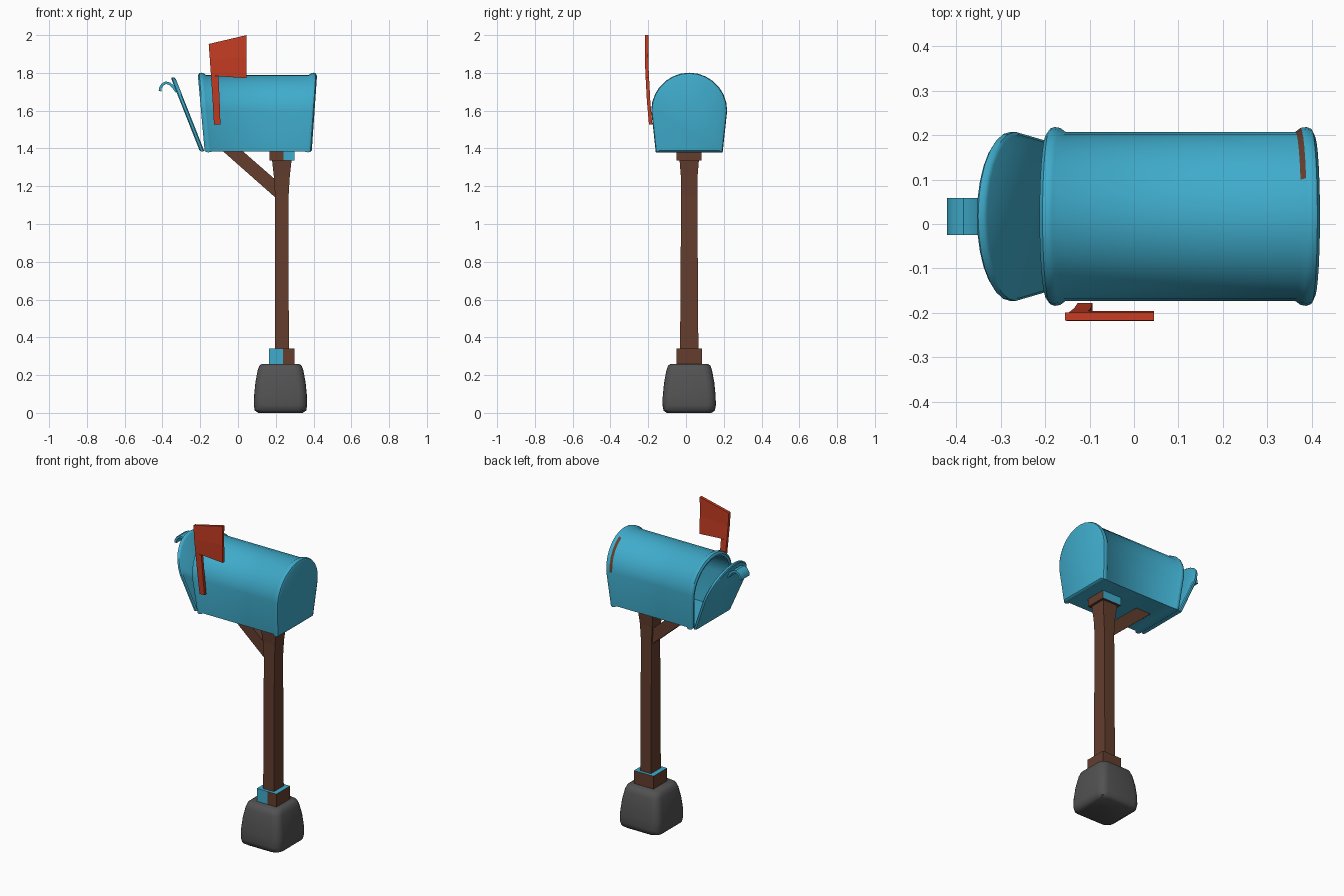
import bpy, bmesh, math

if "Cube" in bpy.data.objects:
    bpy.data.objects.remove(bpy.data.objects["Cube"])

CY = 0.017          # depth centre of box and post
PX = 0.232          # post centre in x


def material(name, rgb):
    m = bpy.data.materials.new(name)
    m.diffuse_color = (*rgb, 1)
    m.use_nodes = True
    m.node_tree.nodes["Principled BSDF"].inputs["Base Color"].default_value = m.diffuse_color
    return m


TEAL = material("teal_paint", (0.05, 0.41, 0.60))
BROWN = material("brown_wood", (0.125, 0.047, 0.027))
RED = material("red_flag_paint", (0.56, 0.046, 0.017))
GREY = material("dark_stone", (0.085, 0.085, 0.085))


def loft(name, rings, mats, smooth=None, rule=None):
    """Skin closed rings of points and cap both ends; rule picks a material per face."""
    bm = bmesh.new()
    vs = [[bm.verts.new(p) for p in r] for r in rings]
    for a, b in zip(vs, vs[1:]):
        n = len(a)
        for i in range(n):
            bm.faces.new((a[i], a[(i + 1) % n], b[(i + 1) % n], b[i]))
    bm.faces.new(vs[0])
    bm.faces.new(vs[-1])
    bmesh.ops.recalc_face_normals(bm, faces=bm.faces)
    if rule:
        for f in bm.faces:
            f.material_index = rule(f.calc_center_median(), f.normal)
    me = bpy.data.meshes.new(name)
    bm.to_mesh(me)
    bm.free()
    for m in mats:
        me.materials.append(m)
    ob = bpy.data.objects.new(name, me)
    bpy.context.collection.objects.link(ob)
    if smooth:
        bpy.ops.object.select_all(action='DESELECT')
        ob.select_set(True)
        bpy.context.view_layer.objects.active = ob
        bpy.ops.object.shade_smooth_by_angle(angle=math.radians(smooth))
    return ob


def rounded_square(cx, cy, z, half, r, seg=4):
    pts = []
    for q in range(4):
        c = math.pi / 4 + q * math.pi / 2
        ox = math.copysign(half - r, math.cos(c))
        oy = math.copysign(half - r, math.sin(c))
        for k in range(seg + 1):
            a = (q + k / seg) * math.pi / 2
            pts.append((cx + ox + r * math.cos(a), cy + oy + r * math.sin(a), z))
    return pts


def rect(hx, hy, z, split=0.0):
    """Rectangle round the post; the front and back edges are divided at split."""
    return [(PX + x, CY + y, z) for x, y in
            ((-hx, -hy), (split, -hy), (hx, -hy), (hx, hy), (split, hy), (-hx, hy))]


def arch(inset, seg=14):
    """Mailbox cross-section as (y, z) points."""
    r, w, zb = 0.19 - inset, 0.166 - inset, 1.385 + inset * 0.5
    pts = [(CY - w, zb), (CY + w, zb)]
    for k in range(seg + 1):
        a = math.pi * k / seg
        pts.append((CY + r * math.cos(a), 1.60 + r * math.sin(a)))
    return pts


# Stone foot
loft("stone_foot", [rounded_square(0.225, CY, z, h, 0.045) for z, h in
     ((0, 0.118), (0.012, 0.136), (0.04, 0.141), (0.09, 0.140), (0.16, 0.133),
      (0.225, 0.121), (0.25, 0.112), (0.26, 0.098))], [GREY], smooth=50)

# Post, flared at the top
loft("post", [rect(hx, hy, z) for z, hx, hy in
     ((0.25, 0.037, 0.049), (1.15, 0.036, 0.043), (1.25, 0.042, 0.044), (1.36, 0.054, 0.053))],
     [BROWN])

# Collars with patches of teal paint
loft("lower_collar", [rect(0.067, 0.067, z, 0.005) for z in (0.255, 0.34)], [BROWN, TEAL],
     rule=lambda c, n: int(n.z > 0.5 or (n.y < -0.5 and c.x < PX)))
loft("upper_collar", [rect(0.066, 0.066, z, 0.01) for z in (1.335, 1.392)], [BROWN, TEAL],
     rule=lambda c, n: int(n.y > 0.5 or (n.y < -0.5 and c.x > PX)))

# Diagonal brace
loft("brace", [[(x, y, z) for x, z in
     ((-0.085, 1.39), (0.02, 1.39), (0.215, 1.22), (0.215, 1.125))]
     for y in (CY - 0.033, CY + 0.033)], [BROWN])


# Hollow box with raised rims; both ends lean outward towards the top
def box_ring(side, off, inset):
    x0, slope = ((-0.176, -0.09), (0.39, 0.07))[side]
    return [(x0 + off + slope * (z - 1.38), y, z) for y, z in arch(inset)]


box_rings = [box_ring(s, o, i) for s, o, i in (
    (1, -0.03, 0.018), (0, 0.004, 0.018), (0, 0.0, 0.004), (0, 0.008, -0.008),
    (0, 0.018, -0.011), (0, 0.03, -0.009), (0, 0.042, 0),
    (1, -0.043, 0), (1, -0.031, -0.009), (1, -0.018, -0.011), (1, -0.007, -0.007),
    (1, 0.0, 0.008))]
loft("mailbox_shell", box_rings, [TEAL, BROWN], smooth=40,
     rule=lambda c, n: int(c.x > 0.3 and -0.95 < n.x < -0.4 and c.y > 0.09 and c.z > 1.61))


# Open door leaning away from the box
def door_ring(off, inset):
    pts = []
    for y, z in arch(inset):
        h = (z - 1.385) * 0.965
        pts.append((-0.19 + off - 0.395 * h, y, 1.385 + h))
    return pts


loft("door", [door_ring(o, i) for o, i in
     ((0.012, 0.006), (0.006, 0), (-0.006, 0), (-0.012, 0.008))], [TEAL], smooth=40)

# Curled door handle: a strip along a short path
path = [(-0.325, 1.70), (-0.345, 1.728), (-0.362, 1.743), (-0.382, 1.748),
        (-0.400, 1.738), (-0.411, 1.720), (-0.413, 1.703)]
strip = []
for i, (x, z) in enumerate(path):
    a, b = path[max(i - 1, 0)], path[min(i + 1, len(path) - 1)]
    d = math.hypot(b[0] - a[0], b[1] - a[1])
    nx, nz = (a[1] - b[1]) / d * 0.007, (b[0] - a[0]) / d * 0.007
    strip.append([(x + s * nx, CY + t * 0.042, z + s * nz)
                  for s, t in ((-1, -1), (1, -1), (1, 1), (-1, 1))])
loft("door_handle", strip, [TEAL], smooth=40)


# Signal flag: arm and panel, bowed outward with height
def slab(name, rows):
    loft(name, [[(xl, y, zl), (xr, y, zr), (xr, y + 0.018, zr), (xl, y + 0.018, zl)]
                for xl, zl, xr, zr, y in rows], [RED])


slab("flag_arm", [(-0.127, 1.527, -0.093, 1.527, -0.196), (-0.134, 1.65, -0.097, 1.65, -0.207),
                  (-0.143, 1.785, -0.103, 1.78, -0.214)])
slab("flag_panel", [(-0.143, 1.785, 0.045, 1.772, -0.214), (-0.149, 1.87, 0.045, 1.885, -0.218),
                    (-0.155, 1.953, 0.045, 2.0, -0.217)])
